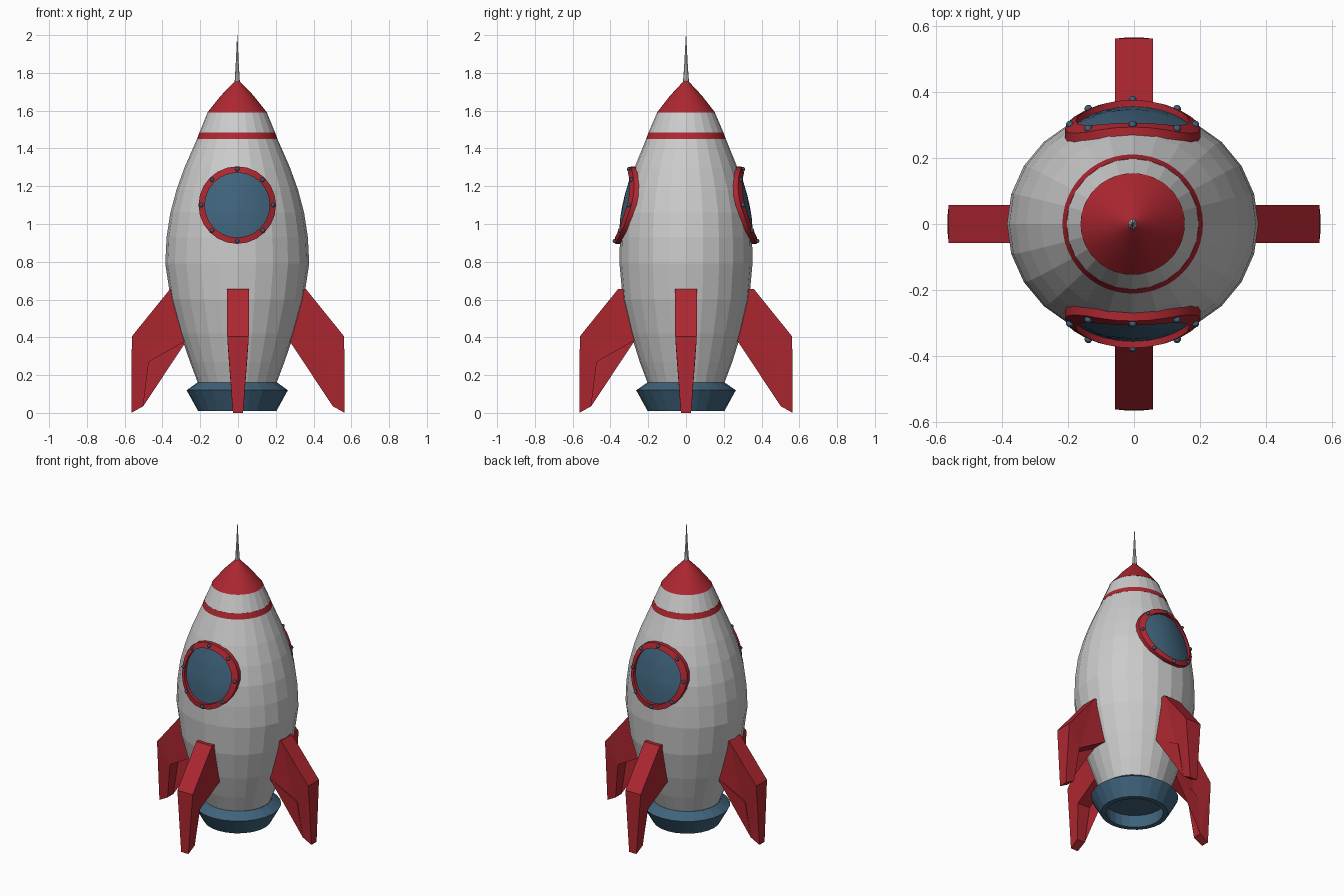
import bpy, bmesh, math
from mathutils import Matrix

if "Cube" in bpy.data.objects:
    bpy.data.objects.remove(bpy.data.objects["Cube"])


def material(name, rgb):
    m = bpy.data.materials.new(name)
    m.diffuse_color = (*rgb, 1)
    m.use_nodes = True
    m.node_tree.nodes["Principled BSDF"].inputs["Base Color"].default_value = m.diffuse_color
    return m


RED = material("red_paint", (0.42, 0.02, 0.03))
BLUE = material("blue_paint", (0.05, 0.125, 0.2))
CX = -0.004  # hull axis


def finish(name, bm, mat=None, smooth=False):
    bmesh.ops.recalc_face_normals(bm, faces=bm.faces)
    me = bpy.data.meshes.new(name)
    bm.to_mesh(me)
    bm.free()
    ob = bpy.data.objects.new(name, me)
    bpy.context.collection.objects.link(ob)
    if mat:
        me.materials.append(mat)
    if smooth:
        bpy.ops.object.select_all(action='DESELECT')
        ob.select_set(True)
        bpy.context.view_layer.objects.active = ob
        bpy.ops.object.shade_smooth_by_angle(angle=math.radians(30))
    return ob


def bridge(bm, a, b):
    n = len(a)
    for i in range(n):
        bm.faces.new((a[i], a[(i + 1) % n], b[(i + 1) % n], b[i]))


def lathe(name, profile, mat=None, sides=24, smooth=False):
    """Profile rows are (z, x radius, y radius); both ends are capped."""
    bm = bmesh.new()
    rings = []
    for z, rx, ry in profile:
        rings.append([bm.verts.new((CX + rx * math.cos(t), ry * math.sin(t), z))
                      for t in (2 * math.pi * i / sides for i in range(sides))])
    for a, b in zip(rings, rings[1:]):
        bridge(bm, a, b)
    bm.faces.new(rings[0])
    bm.faces.new(rings[-1])
    return finish(name, bm, mat, smooth)


# Hull sections
HULL = [(0.15, 0.205, 0.20), (0.27, 0.25, 0.245), (0.42, 0.302, 0.292),
        (0.60, 0.352, 0.335), (0.79, 0.381, 0.352), (0.93, 0.374, 0.350),
        (1.06, 0.354, 0.340), (1.18, 0.322, 0.312), (1.30, 0.279, 0.272),
        (1.45, 0.213, 0.211)]
lathe("hull", HULL)
lathe("hull_stripe", [(1.45, 0.213, 0.211), (1.485, 0.200, 0.198)], RED, 48, True)
lathe("hull_neck", [(1.485, 0.200, 0.198), (1.59, 0.157, 0.153)], None, 24)
lathe("nose_cap", [(1.59, 0.158, 0.154), (1.68, 0.086, 0.084), (1.757, 0.012, 0.012)],
      RED, 48, True)
lathe("antenna", [(1.75, 0.014, 0.016), (1.85, 0.008, 0.009), (2.0, 0.001, 0.001)], None, 8)

# Hollow engine nozzle
lathe("engine_nozzle", [(0.16, 0.212, 0.205), (0.12, 0.268, 0.264), (0.01, 0.207, 0.203),
                        (0.01, 0.175, 0.172), (0.10, 0.19, 0.187)], BLUE, 24)


def hull_y(x, z):
    for (z0, a0, b0), (z1, a1, b1) in zip(HULL, HULL[1:]):
        if z <= z1:
            break
    t = (z - z0) / (z1 - z0)
    a, b = a0 + t * (a1 - a0), b0 + t * (b1 - b0)
    return b * math.sqrt(max(0, 1 - (x / a) ** 2))


def window_point(side, r, t, lift):
    x, z = r * math.cos(t), r * math.sin(t) + 1.10
    return (x + CX, side * (hull_y(x, z) + lift), z)


# Porthole windows wrapped onto the hull, front and back
N = 24
ANGLES = [2 * math.pi * i / N for i in range(N)]
for label, side in (("front", -1), ("back", 1)):
    bm = bmesh.new()
    loops = [[bm.verts.new(window_point(side, r, t, lift)) for t in ANGLES]
             for r, lift in ((0.205, -0.028), (0.205, 0.024), (0.172, 0.026), (0.172, -0.028))]
    for i in range(4):
        bridge(bm, loops[i], loops[(i + 1) % 4])
    finish(label + "_window_frame", bm, RED, True)

    bm = bmesh.new()
    loops = [[bm.verts.new(window_point(side, r, t, 0.006)) for t in ANGLES]
             for r in (0.176, 0.12, 0.06)]
    bridge(bm, loops[0], loops[1])
    bridge(bm, loops[1], loops[2])
    mid = bm.verts.new(window_point(side, 0, 0, 0.006))
    for i in range(N):
        bm.faces.new((loops[2][i], loops[2][(i + 1) % N], mid))
    finish(label + "_window_glass", bm, BLUE, True)

    bm = bmesh.new()
    for i in range(8):
        p = window_point(side, 0.19, i * math.pi / 4, 0.026)
        bmesh.ops.create_uvsphere(bm, u_segments=10, v_segments=6, radius=0.012,
                                  matrix=Matrix.Translation(p))
    finish(label + "_window_rivets", bm, BLUE, True)

# Four landing fins: (radius, z, half width)
FIN = [(0.27, 0.655, 0.058), (0.36, 0.655, 0.058), (0.562, 0.405, 0.057), (0.565, 0.0, 0.027),
       (0.502, 0.035, 0.03), (0.472, 0.27, 0.048), (0.27, 0.385, 0.056)]
for k, label in enumerate(("right", "back", "left", "front")):
    bm = bmesh.new()
    a = [bm.verts.new((r, w, z)) for r, z, w in FIN]
    b = [bm.verts.new((r, -w, z)) for r, z, w in FIN]
    bridge(bm, a, b)
    caps = [bm.faces.new(a), bm.faces.new(b)]
    bmesh.ops.triangulate(bm, faces=caps)
    bm.transform(Matrix.Rotation(k * math.pi / 2, 4, 'Z'))
    finish(label + "_fin", bm, RED)
